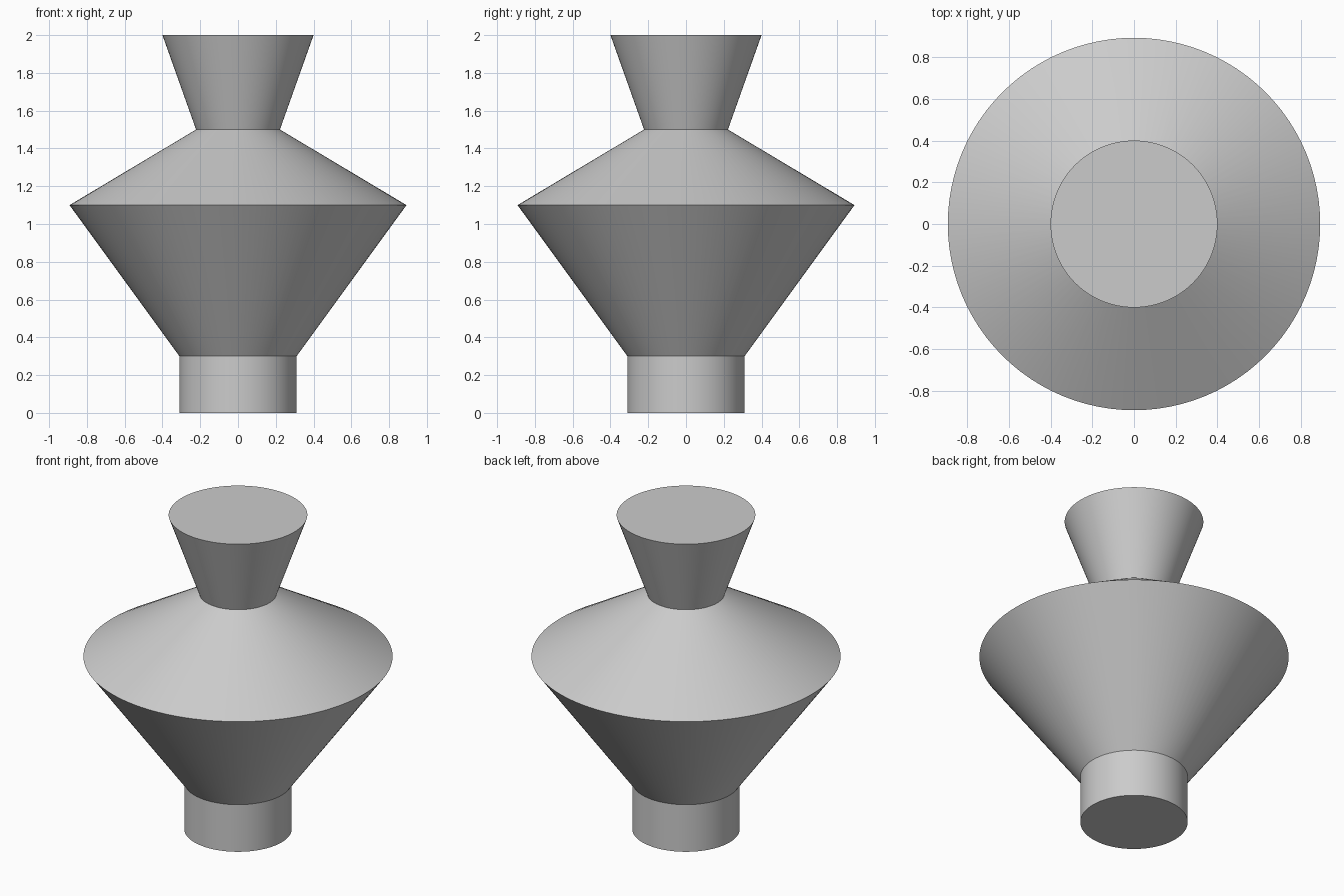
import bpy
import bmesh
from math import cos, sin, tau, radians

cube = bpy.data.objects.get("Cube")
if cube:
    bpy.data.objects.remove(cube, do_unlink=True)

SEGMENTS = 96

# Radius and height of each ring: foot, wide belly, narrow neck, flared mouth
PROFILE = [(0.31, 0), (0.31, 0.3), (0.892, 1.1), (0.222, 1.5), (0.4, 2)]

grey = bpy.data.materials.new("plain grey")
grey.use_nodes = True
colour = (0.6, 0.6, 0.6, 1)
grey.diffuse_color = colour
grey.node_tree.nodes["Principled BSDF"].inputs["Base Color"].default_value = colour


def turned_solid(name, profile, material):
    """Turn a profile around z and close both ends."""
    bm = bmesh.new()
    angles = [tau * i / SEGMENTS for i in range(SEGMENTS)]
    rings = [[bm.verts.new((r * cos(a), r * sin(a), z)) for a in angles]
             for r, z in profile]
    for low, high in zip(rings, rings[1:]):
        for i in range(SEGMENTS):
            j = (i + 1) % SEGMENTS
            bm.faces.new((low[i], low[j], high[j], high[i]))
    bm.faces.new(reversed(rings[0]))
    bm.faces.new(rings[-1])
    mesh = bpy.data.meshes.new(name)
    bm.to_mesh(mesh)
    bm.free()
    mesh.materials.append(material)
    obj = bpy.data.objects.new(name, mesh)
    bpy.context.collection.objects.link(obj)
    return obj


# Vase body, smooth around and crisp at each ring
vase = turned_solid("vase_body", PROFILE, grey)
bpy.ops.object.select_all(action="DESELECT")
vase.select_set(True)
bpy.context.view_layer.objects.active = vase
bpy.ops.object.shade_smooth_by_angle(angle=radians(30))
